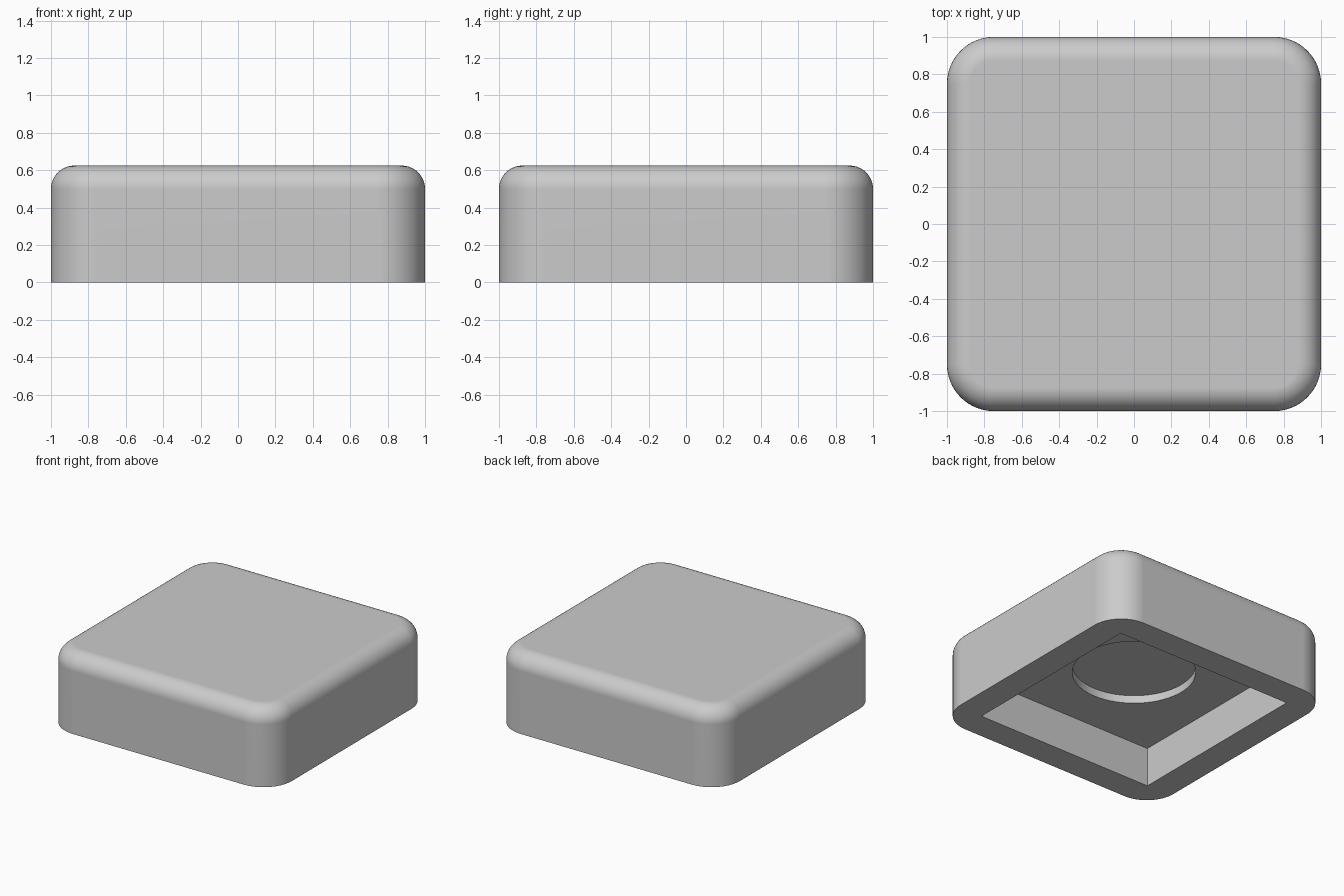
import bpy
import bmesh
from mathutils import Matrix, Vector

old = bpy.data.objects.get("Cube")
if old:
    bpy.data.objects.remove(old, do_unlink=True)

HEIGHT = 0.625
CORNER_RADIUS = 0.25
TOP_RADIUS = 0.125
POCKET_SIZE = 1.56
POCKET_TOP = 0.31
HOLE_RADIUS = 0.445
HOLE_TOP = 0.372

grey = bpy.data.materials.new("light grey")
grey.use_nodes = True
colour = (0.6, 0.6, 0.6, 1)
grey.diffuse_color = colour
grey.node_tree.nodes["Principled BSDF"].inputs["Base Color"].default_value = colour


def add_object(name, bm):
    mesh = bpy.data.meshes.new(name)
    bm.to_mesh(mesh)
    bm.free()
    mesh.materials.append(grey)
    obj = bpy.data.objects.new(name, mesh)
    bpy.context.collection.objects.link(obj)
    return obj


def box(size, bottom, top):
    bm = bmesh.new()
    bmesh.ops.create_cube(bm, size=1)
    bmesh.ops.scale(bm, vec=(size, size, top - bottom), verts=bm.verts)
    bmesh.ops.translate(bm, vec=(0, 0, (top + bottom) / 2), verts=bm.verts)
    return bm


def round_edges(bm, edges, radius, segments):
    bmesh.ops.bevel(bm, geom=edges, offset=radius, offset_type='OFFSET',
                    segments=segments, profile=0.5, affect='EDGES')


# Rounded block: upright corners first, then the top rim
bm = box(2, 0, HEIGHT)
upright = [e for e in bm.edges if abs(e.verts[0].co.z - e.verts[1].co.z) > 0.1]
round_edges(bm, upright, CORNER_RADIUS, 16)
rim = [e for e in bm.edges if all(v.co.z > HEIGHT - 0.001 for v in e.verts)]
round_edges(bm, rim, TOP_RADIUS, 10)
block = add_object("rounded_block", bm)

# Square pocket under the block, with a shallow round hole in its ceiling
pocket = add_object("pocket_cutter", box(POCKET_SIZE, -0.2, POCKET_TOP))
bm = bmesh.new()
bmesh.ops.create_cone(bm, cap_ends=True, segments=64, radius1=HOLE_RADIUS,
                      radius2=HOLE_RADIUS, depth=0.2,
                      matrix=Matrix.Translation(Vector((0, 0, HOLE_TOP - 0.1))))
hole = add_object("hole_cutter", bm)

bpy.ops.object.select_all(action='DESELECT')
block.select_set(True)
bpy.context.view_layer.objects.active = block
for cutter in (pocket, hole):
    cutter.hide_render = True
    cut = block.modifiers.new(cutter.name, 'BOOLEAN')
    cut.operation = 'DIFFERENCE'
    cut.solver = 'EXACT'
    cut.object = cutter
    bpy.ops.object.modifier_apply(modifier=cut.name)
    bpy.data.objects.remove(cutter, do_unlink=True)

# Smooth rounding with flat sides and crisp underside edges
bpy.ops.object.shade_smooth_by_angle(angle=0.6)
weighted = block.modifiers.new("flat sides", 'WEIGHTED_NORMAL')
weighted.keep_sharp = True
